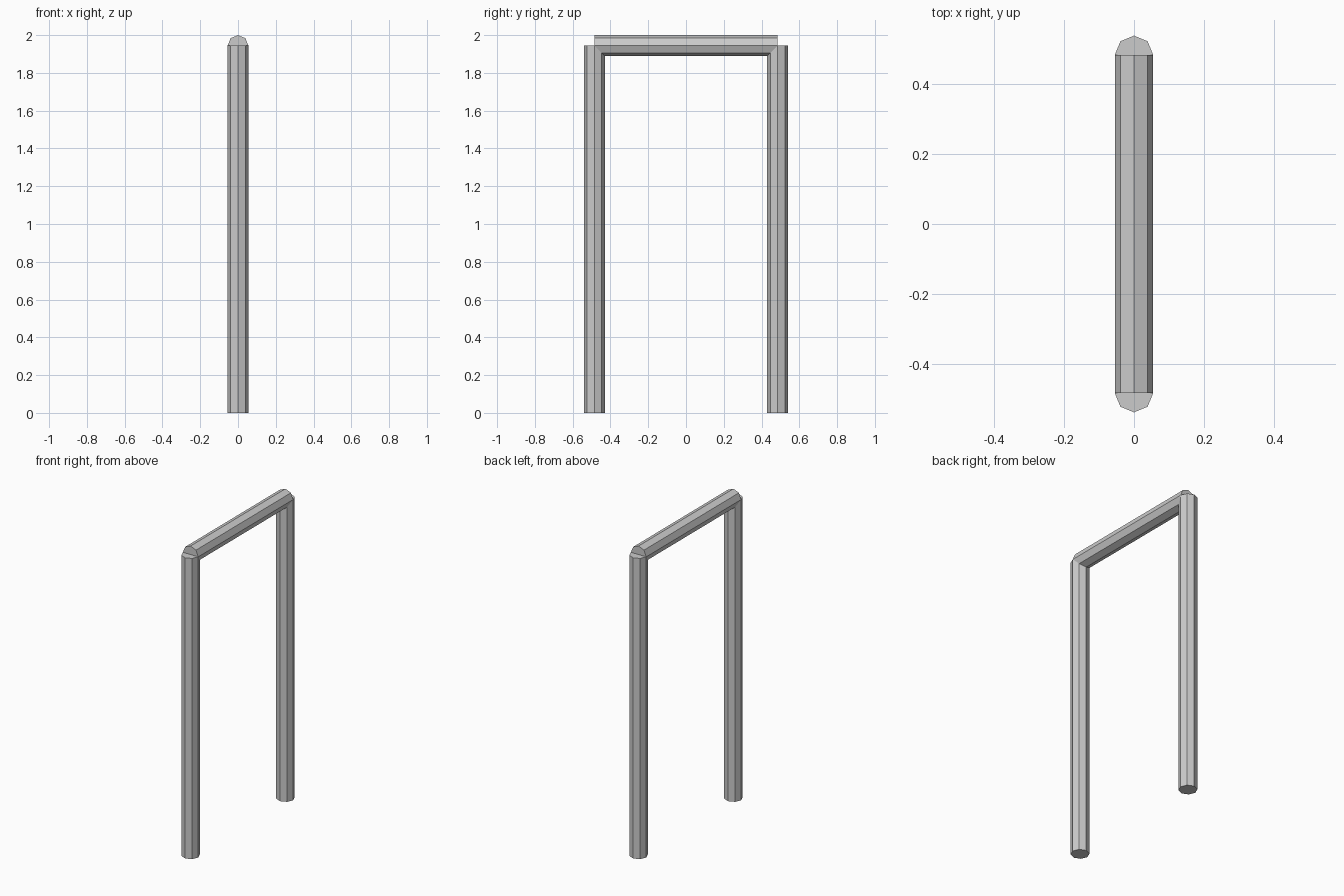
import bpy
import math

cube = bpy.data.objects.get("Cube")
if cube:
    bpy.data.objects.remove(cube, do_unlink=True)

R = 0.055            # pipe radius
SPAN = 0.485         # distance of each post axis from the centre
TOP = 2.0 - R        # height of the rail axis

# Plain grey metal
grey = bpy.data.materials.new("grey_metal")
grey.use_nodes = True
colour = (0.6, 0.6, 0.6, 1.0)
grey.diffuse_color = colour
grey.node_tree.nodes["Principled BSDF"].inputs["Base Color"].default_value = colour


def pipe(name, length, location, rotation=(0, 0, 0)):
    """Flat-shaded eight-sided capped pipe with a ridge on each axis."""
    bpy.ops.mesh.primitive_cylinder_add(
        vertices=8, radius=R, depth=length, location=location, rotation=rotation)
    obj = bpy.context.object
    obj.name = name
    obj.data.materials.append(grey)
    return obj


# Two upright posts
for name, side in (("front_post", -1), ("back_post", 1)):
    pipe(name, TOP, (0, side * SPAN, TOP / 2))

# Horizontal rail resting in the post tops
pipe("top_rail", 2 * SPAN, (0, 0, TOP), (math.pi / 2, 0, 0))
